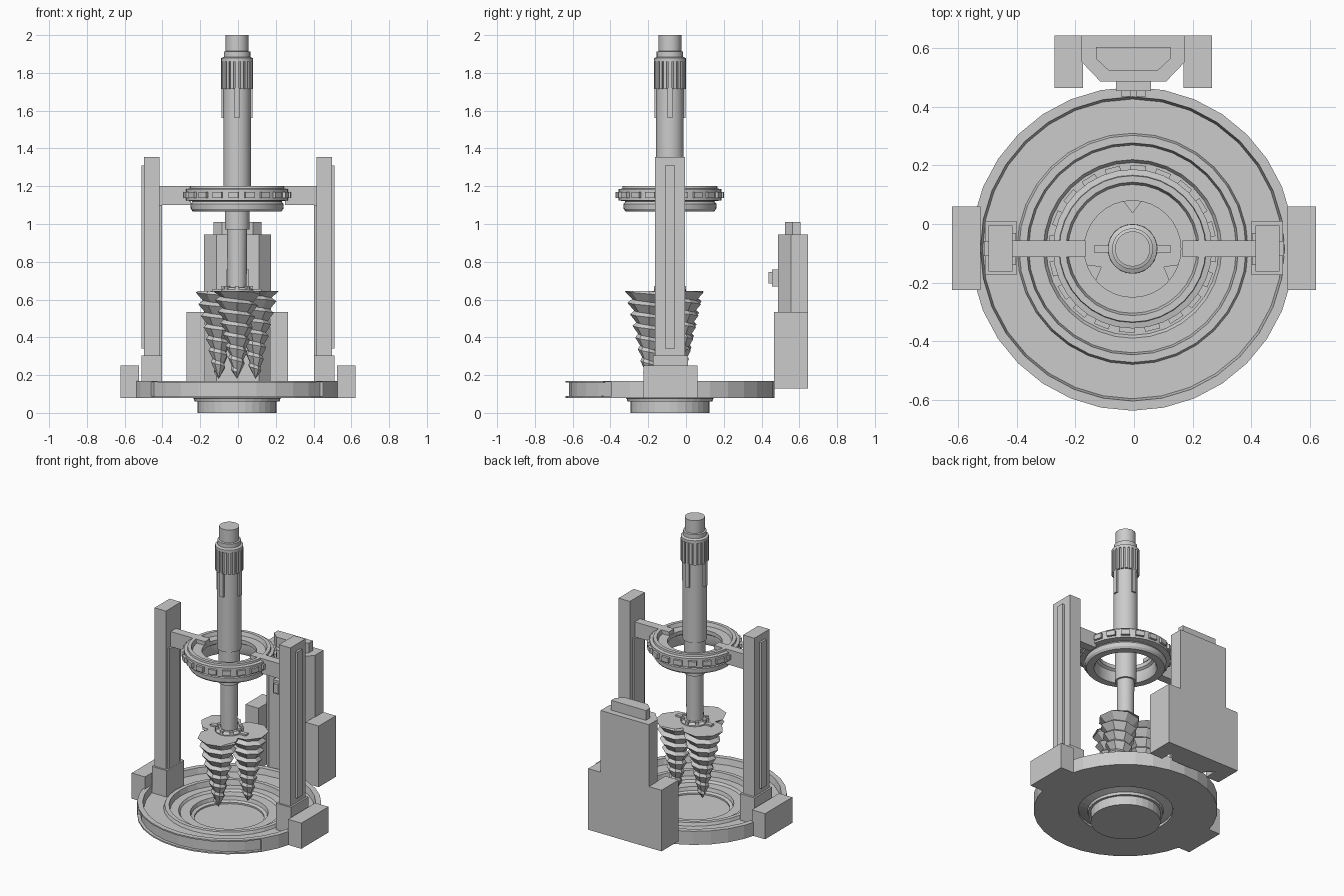
import bpy, bmesh, math
from math import pi, sin, cos, radians

if "Cube" in bpy.data.objects:
    bpy.data.objects.remove(bpy.data.objects["Cube"])

CX, CY = -0.005, -0.085          # main axis of the machine


def finish(name, bm, smooth=False):
    bmesh.ops.recalc_face_normals(bm, faces=bm.faces[:])
    me = bpy.data.meshes.new(name)
    bm.to_mesh(me)
    bm.free()
    ob = bpy.data.objects.new(name, me)
    bpy.context.collection.objects.link(ob)
    if smooth:
        me.shade_smooth()
        me.set_sharp_from_angle(angle=radians(30))
    return ob


def box(name, x, y, z):
    bm = bmesh.new()
    bmesh.ops.create_cube(bm, size=1)
    for v in bm.verts:
        v.co = [(r[0] + r[1]) / 2 + c * (r[1] - r[0]) for r, c in zip((x, y, z), v.co)]
    return finish(name, bm)


def prism(name, pts, z0, z1):
    bm = bmesh.new()
    f = bm.faces.new([bm.verts.new((x, y, z0)) for x, y in pts])
    g = bmesh.ops.extrude_face_region(bm, geom=[f])["geom"]
    for v in g:
        if isinstance(v, bmesh.types.BMVert):
            v.co.z = z1
    return finish(name, bm)


def lathe_bm(prof, n, closed=False):
    """Revolve (radius, z) points about the main axis; open ends are capped."""
    bm = bmesh.new()
    rows = [[bm.verts.new((CX + r * cos(2 * pi * i / n), CY + r * sin(2 * pi * i / n), z))
             for i in range(n)] for r, z in prof]
    pairs = list(zip(rows, rows[1:])) + ([(rows[-1], rows[0])] if closed else [])
    for a, b in pairs:
        for i in range(n):
            j = (i + 1) % n
            bm.faces.new((a[i], a[j], b[j], b[i]))
    if not closed:
        bm.faces.new(rows[0])
        bm.faces.new(rows[-1])
    return bm


def radial_box(name, angle, r0, r1, width, z0, z1):
    d, w = (cos(angle), sin(angle)), width / 2
    pts = [(CX + r * d[0] - s * d[1], CY + r * d[1] + s * d[0])
           for r, s in ((r0, -w), (r1, -w), (r1, w), (r0, w))]
    return prism(name, pts, z0, z1)


# base disc: rim, raised track, stepped pit and a plug below
bm = lathe_bm([(0.21, 0), (0.21, 0.07), (0.285, 0.095), (0.285, 0.08), (0.553, 0.08),
               (0.553, 0.17), (0.52, 0.17), (0.512, 0.13), (0.395, 0.13), (0.388, 0.15),
               (0.362, 0.15), (0.355, 0.115), (0.305, 0.115), (0.295, 0.1), (0.235, 0.1),
               (0.225, 0.06)], 32)
# recessed panel around the front of the rim
bm.normal_update()
front = []
for f in bm.faces:
    c = f.calc_center_median()
    if abs(c.z - 0.125) < 0.01 and math.hypot(c.x - CX, c.y - CY) > 0.53 \
            and abs(math.atan2(c.x - CX, CY - c.y)) < radians(52):
        front.append(f)
bmesh.ops.inset_region(bm, faces=front, thickness=0.009, depth=0)
for f in front:
    for v in f.verts:
        v.tag = True
ext = bmesh.ops.extrude_face_region(bm, geom=front)["geom"]
for v in ext:
    if isinstance(v, bmesh.types.BMVert):
        v.co.x = CX + (v.co.x - CX) * 0.965
        v.co.y = CY + (v.co.y - CY) * 0.965
bmesh.ops.delete(bm, geom=[f for f in front if f.is_valid], context='FACES')
finish("base_disc", bm)

# guide columns on both sides
for s, side in ((-1, "left"), (1, "right")):
    def sx(a, b):
        return tuple(sorted((s * a, s * b)))
    box(side + "_base_block", sx(0.525, 0.622), (-0.225, 0.06), (0.08, 0.25))
    box(side + "_column_foot", sx(0.402, 0.51), (-0.175, 0.01), (0.125, 0.305))
    box(side + "_column", sx(0.415, 0.498), (-0.163, -0.005), (0.30, 1.355))
    box(side + "_column_outer_strip", sx(0.49, 0.512), (-0.11, -0.058), (0.34, 1.31))
    box(side + "_column_inner_strip", sx(0.403, 0.42), (-0.14, -0.03), (0.30, 1.10))
    box(side + "_ring_arm", sx(0.25, 0.418), (-0.112, -0.056), (1.10, 1.20))
    box(side + "_ring_arm_plate", sx(0.165, 0.26), (-0.112, -0.056), (1.175, 1.20))

# carrier ring with blocks around it
finish("carrier_ring", lathe_bm([
    (0.165, 1.175), (0.22, 1.175), (0.228, 1.2), (0.25, 1.2), (0.252, 1.188), (0.272, 1.184),
    (0.272, 1.125), (0.235, 1.12), (0.247, 1.105), (0.245, 1.08), (0.235, 1.067),
    (0.19, 1.067), (0.18, 1.09), (0.18, 1.14), (0.165, 1.15)], 32, True), True)
for i in range(20):
    radial_box(f"ring_block_{i + 1}", radians(-94 + 18 * i), 0.262, 0.286, 0.052, 1.138, 1.17)

# central shaft, from the drill collar up to the top pin
finish("drill_shaft", lathe_bm([
    (0.05, 0.55), (0.053, 0.97), (0.065, 0.97), (0.065, 1.195), (0.073, 1.195), (0.073, 1.86),
    (0.084, 1.86), (0.084, 1.878), (0.07, 1.885), (0.07, 1.912), (0.06, 1.915), (0.06, 2.0)],
    32), True)
N = 20
pts = []
for i in range(N):
    for off, r in ((-0.3, 0.085), (0.3, 0.085), (0.34, 0.076), (0.66, 0.076)):
        a = 2 * pi * (i + off) / N
        pts.append((CX + r * cos(a), CY + r * sin(a)))
prism("shaft_splines", pts, 1.715, 1.86)
for i in range(4):
    radial_box(f"shaft_rib_{i + 1}", i * pi / 2, 0.06, 0.083, 0.028, 1.56, 1.72)

# collar with bolts where the shaft meets the drill cones
finish("drill_collar", lathe_bm([(0.085, 0.60), (0.085, 0.652), (0.07, 0.665)], 24))
for i in range(8):
    radial_box(f"collar_bolt_{i + 1}", i * pi / 4, 0.062, 0.084, 0.02, 0.645, 0.672)
for i in range(2):
    radial_box(f"collar_key_{i + 1}", i * pi, 0.08, 0.13, 0.028, 0.63, 0.656)


def drill(name, ang):
    """Tapered cone with a stepped helical thread."""
    n, turns, z0, z1 = 8, 7, 0.215, 0.645
    x0, y0 = CX + 0.112 * cos(ang), CY + 0.112 * sin(ang)
    pitch = (z1 - z0) / turns
    bm = bmesh.new()

    def vert(t, k):
        z = min(z1, z0 + pitch * t)
        r = k * (0.03 + 0.098 * (z - z0) / (z1 - z0))
        a = ang - 2 * pi * t0
        return bm.verts.new((x0 + r * cos(a), y0 + r * sin(a), z))
    outer, inner = [], []
    total = n * (turns + 1)
    for i in range(total):
        t0 = i / n
        outer.append(vert(t0, 1.0))
        inner.append(vert(t0 + 0.3, 0.74 if t0 < turns - 0.6 else 0.9))
    for i in range(total - 1):
        bm.faces.new((outer[i], outer[i + 1], inner[i + 1], inner[i]))
        if i + n + 1 < total:
            bm.faces.new((inner[i], inner[i + 1], outer[i + n + 1], outer[i + n]))
    # flat top and pointed tip
    bm.faces.new(outer[-n:])
    tip = bm.verts.new((x0, y0, 0.18))
    for i in range(n):
        bm.faces.new((tip, outer[i], outer[i + 1]))
    finish(name, bm)


for i, a in enumerate((30, 150, 270)):
    drill(f"drill_cone_{i + 1}", radians(a))

# control tower at the back
prism("tower_core", [(-0.18, 0.645), (-0.18, 0.555), (-0.115, 0.487), (0.11, 0.487),
                     (0.175, 0.555), (0.175, 0.645)], 0.13, 0.945)
for s, x in (("left", (-0.272, -0.175)), ("right", (0.17, 0.266))):
    box(f"tower_{s}_block", x, (0.465, 0.645), (0.13, 0.535))
prism("tower_cap", [(-0.13, 0.605), (-0.13, 0.565), (-0.085, 0.523), (0.08, 0.523),
                    (0.125, 0.565), (0.125, 0.605)], 0.94, 1.01)
box("tower_front_bracket", (-0.062, 0.058), (0.455, 0.495), (0.67, 0.76))
for s, x in (("left", (-0.045, -0.012)), ("right", (0.008, 0.041))):
    box(f"tower_bracket_{s}_pad", x, (0.436, 0.46), (0.685, 0.745))
